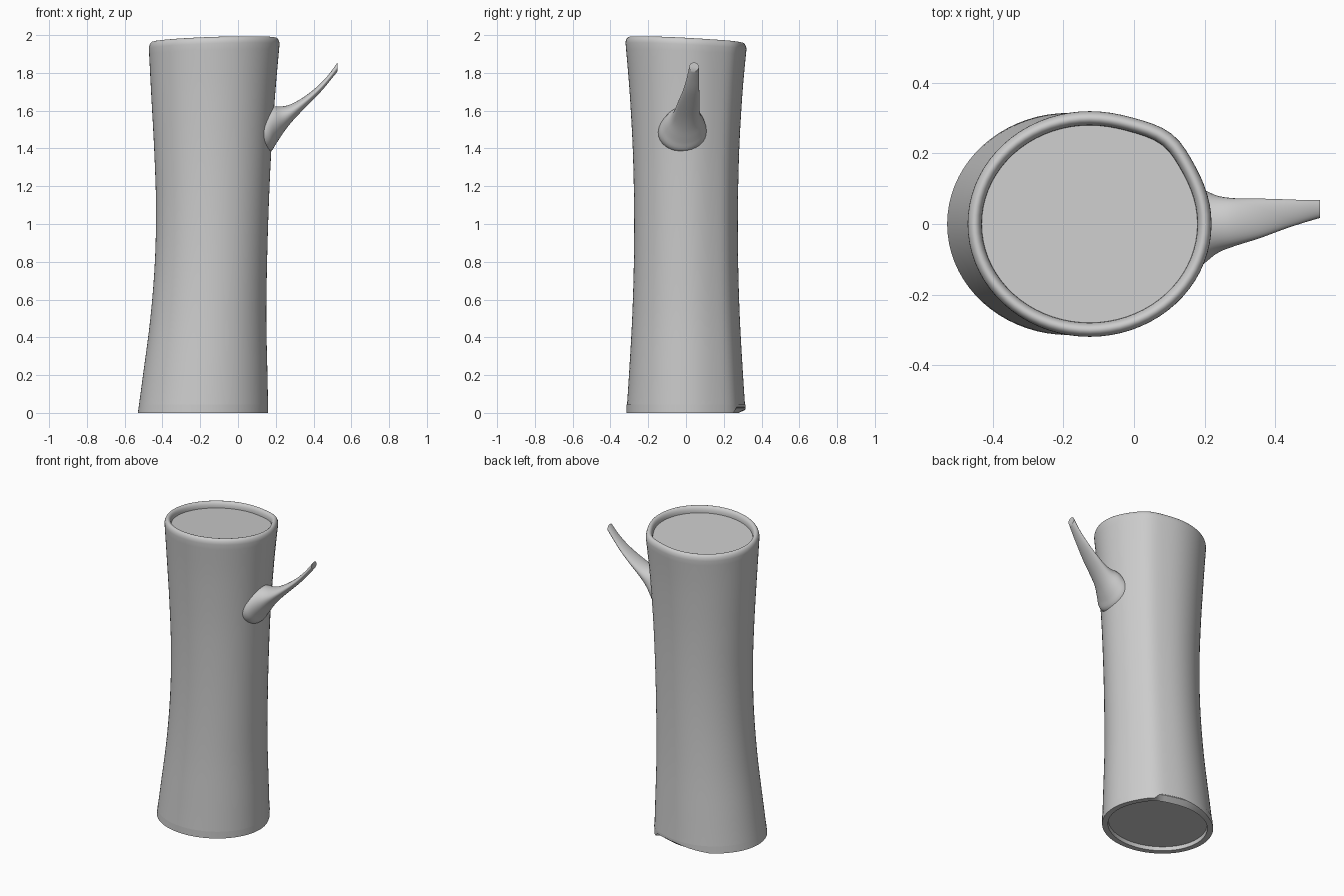
import bpy, bmesh, math

if "Cube" in bpy.data.objects:
    bpy.data.objects.remove(bpy.data.objects["Cube"])

SEG = 72


def spline(rows, steps):
    """Catmull-Rom interpolation through rows of numbers."""
    out = []
    for i in range(len(rows) - 1):
        p0, p1 = rows[max(i - 1, 0)], rows[i]
        p2, p3 = rows[i + 1], rows[min(i + 2, len(rows) - 1)]
        for k in range(steps):
            t = k / steps
            out.append([b + 0.5 * t * (c - a + t * (2*a - 5*b + 4*c - d + t * (3*(b - c) + d - a)))
                        for a, b, c, d in zip(p0, p1, p2, p3)])
    return out + [list(rows[-1])]


def loft(name, rings):
    """Skin closed rings of points and cap both ends."""
    bm = bmesh.new()
    loops = [[bm.verts.new(p) for p in ring] for ring in rings]
    n = len(loops[0])
    for a, b in zip(loops, loops[1:]):
        for i in range(n):
            j = (i + 1) % n
            bm.faces.new((a[i], a[j], b[j], b[i]))
    bm.faces.new(loops[0][::-1])
    bm.faces.new(loops[-1])
    bmesh.ops.recalc_face_normals(bm, faces=bm.faces)
    mesh = bpy.data.meshes.new(name)
    bm.to_mesh(mesh)
    bm.free()
    ob = bpy.data.objects.new(name, mesh)
    bpy.context.collection.objects.link(ob)
    bpy.context.view_layer.objects.active = ob
    ob.select_set(True)
    bpy.ops.object.shade_smooth_by_angle(angle=math.radians(40))
    ob.select_set(False)
    return ob


def trunk_ring(row, inset=0.0, dz=0.0, chip=0.0):
    z, x0, x1, ry = row
    cx, rx = (x0 + x1) / 2, (x1 - x0) / 2 - inset
    ry -= inset
    pts = []
    for i in range(SEG):
        a = math.tau * i / SEG
        deg = math.degrees(a)
        # soft lengthwise ridge at the back right
        r = 1 + 0.045 * math.exp(-((deg - 50) / 14) ** 2)
        x, y = rx * r * math.cos(a), ry * r * math.sin(a)
        # slanted saw cut at the top
        tilt = (z / 1.975) ** 8 * (0.038 * x - 0.06 * y)
        # broken lower edge at the back
        lift = chip * max(0, min(1, (deg - 50) / 4, (120 - deg) / 40))
        pts.append((cx + x, y, z + dz + tilt + lift))
    return pts


# Trunk outline: z, left x, right x, half depth in y
outline = spline([
    (0.00, -0.530, 0.160, 0.315), (0.20, -0.503, 0.156, 0.302),
    (0.50, -0.464, 0.150, 0.285), (0.80, -0.440, 0.154, 0.276),
    (1.10, -0.434, 0.163, 0.275), (1.40, -0.444, 0.177, 0.282),
    (1.70, -0.460, 0.198, 0.299), (1.94, -0.472, 0.220, 0.320)], 5)
base, top = outline[0], outline[-1]

# Recessed underside, then the wall
rings = [trunk_ring(base, 0.038, 0.025), trunk_ring(base, 0.035), trunk_ring(base, 0.0, 0.0, 0.03)]
low = [0.045] + base[1:]
low[1] += 0.006
rings.append(trunk_ring(low))
rings += [trunk_ring(r) for r in outline[1:]]
# Rounded top rim and recessed cut face
for k in range(1, 11):
    a = math.pi * k / 10
    rings.append(trunk_ring(top, 0.02 - 0.02 * math.cos(a), 0.035 * math.sin(a)))
rings.append(trunk_ring(top, 0.04, -0.005))
loft("trunk", rings)

# Branch sections: lower x, z, upper x, z, then y range
sections = spline([
    (0.09, 1.370, 0.07, 1.590, -0.150, 0.115),
    (0.17, 1.383, 0.13, 1.600, -0.145, 0.110),
    (0.205, 1.43, 0.185, 1.622, -0.115, 0.098),
    (0.25, 1.497, 0.225, 1.622, -0.082, 0.080),
    (0.30, 1.558, 0.275, 1.632, -0.062, 0.073),
    (0.37, 1.630, 0.345, 1.670, -0.040, 0.072),
    (0.44, 1.702, 0.415, 1.724, -0.014, 0.070),
    (0.49, 1.762, 0.475, 1.785, 0.004, 0.068),
    (0.527, 1.808, 0.527, 1.855, 0.017, 0.068)], 4)


def branch_ring(s):
    lx, lz, ux, uz, y0, y1 = s
    pts = []
    for i in range(32):
        a = math.tau * i / 32
        u, v = math.cos(a) / 2, 0.5 + math.sin(a) / 2
        pts.append((lx + (ux - lx) * v, (y0 + y1) / 2 + (y1 - y0) * u, lz + (uz - lz) * v))
    return pts


loft("branch", [branch_ring(s) for s in sections])
